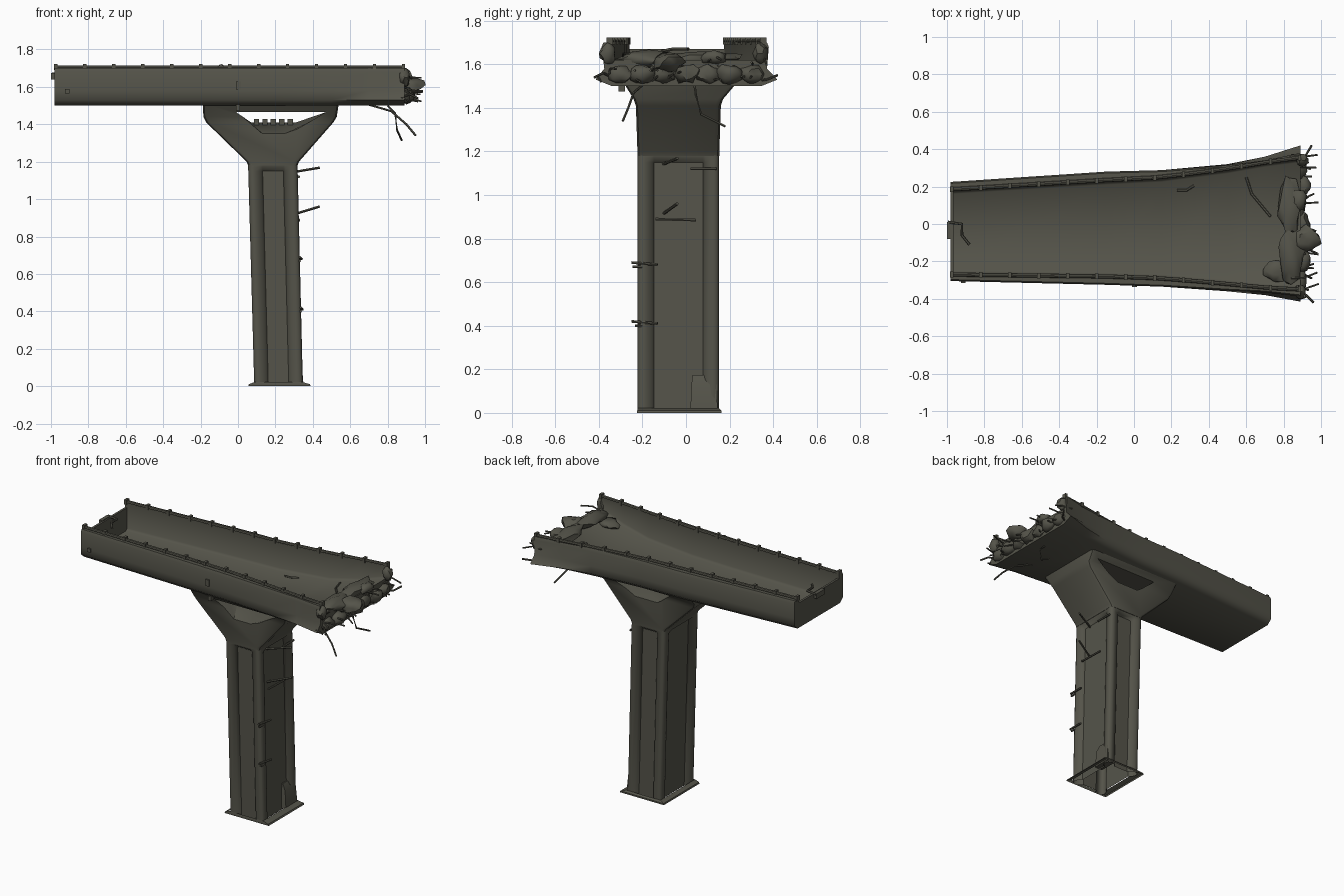
import bpy, bmesh, math, random
from mathutils import Vector, noise

if "Cube" in bpy.data.objects:
    bpy.data.objects.remove(bpy.data.objects["Cube"])
random.seed(4)

stone = bpy.data.materials.new("olive_grey_stone")
stone.use_nodes = True
COLOUR = (0.09, 0.088, 0.068, 1)
stone.diffuse_color = COLOUR
stone.node_tree.nodes["Principled BSDF"].inputs["Base Color"].default_value = COLOUR


def shade(ob, angle):
    bpy.ops.object.select_all(action='DESELECT')
    ob.select_set(True)
    bpy.context.view_layer.objects.active = ob
    bpy.ops.object.shade_smooth_by_angle(angle=math.radians(angle))


def finish(bm, name, smooth=None):
    bmesh.ops.recalc_face_normals(bm, faces=bm.faces)
    me = bpy.data.meshes.new(name)
    bm.to_mesh(me)
    bm.free()
    ob = bpy.data.objects.new(name, me)
    bpy.context.collection.objects.link(ob)
    me.materials.append(stone)
    if smooth:
        shade(ob, smooth)
    return ob


def add_loft(bm, rings, caps=True):
    rows = [[bm.verts.new(p) for p in ring] for ring in rings]
    n = len(rows[0])
    for a, b in zip(rows, rows[1:]):
        for i in range(n):
            j = (i + 1) % n
            bm.faces.new((a[i], a[j], b[j], b[i]))
    if caps:
        bm.faces.new(rows[0])
        bm.faces.new(rows[-1])


def loft(name, rings, smooth=None, caps=True):
    bm = bmesh.new()
    add_loft(bm, rings, caps)
    return finish(bm, name, smooth)


def boxes(name, items):
    bm = bmesh.new()
    for x0, x1, y0, y1, z0, z1 in items:
        add_loft(bm, [[(x0, y0, z), (x1, y0, z), (x1, y1, z), (x0, y1, z)] for z in (z0, z1)])
    return finish(bm, name)


def tubes(name, paths, radius, sides=6):
    bm = bmesh.new()
    for path in paths:
        pts = [Vector(p) for p in path]
        rings = []
        for i, p in enumerate(pts):
            d = (pts[min(i + 1, len(pts) - 1)] - pts[max(i - 1, 0)]).normalized()
            u = d.orthogonal().normalized()
            if abs(d.z) < 0.9:
                u = d.cross(Vector((0, 0, 1))).normalized()
            v = d.cross(u)
            angles = [2 * math.pi * k / sides for k in range(sides)]
            rings.append([p + radius * (math.cos(t) * u + math.sin(t) * v) for t in angles])
        add_loft(bm, rings)
    return finish(bm, name, 40)


# Channel: one U-shaped section lofted along x, with a low fin flaring at the broken end
# Station: x, front outer, front inner, back inner, back outer, floor height, fin width
STATIONS = [(-0.98, -0.305, -0.26, 0.175, 0.225, 1.515, 0),
            (-0.15, -0.325, -0.27, 0.225, 0.28, 1.515, 0),
            (0.15, -0.335, -0.28, 0.24, 0.288, 1.515, 0),
            (0.5, -0.36, -0.31, 0.285, 0.32, 1.525, 0.005),
            (0.7, -0.38, -0.33, 0.32, 0.36, 1.56, 0.02),
            (0.89, -0.415, -0.34, 0.345, 0.42, 1.62, 0.04)]


def channel_section(x, fo, fi, bi, bo, floor, fin):
    front = [(fo + 0.035 + fin, 1.5), (fo, 1.53), (fo + fin, 1.58), (fo + fin * 0.7, 1.68),
             (fo + 0.008 + fin * 0.7, 1.70), (fi, 1.70), (fi, floor + 0.015), (fi + 0.015, floor)]
    back = [(bi - 0.015, floor), (bi, floor + 0.015), (bi, 1.70), (bo - 0.008 - fin, 1.70),
            (bo - fin, 1.68), (bo - fin * 1.2, 1.58), (bo, 1.53), (bo - 0.035 - fin, 1.5)]
    return [(x, y, z) for y, z in front + back]


loft("water_channel", [channel_section(*s) for s in STATIONS], 60)
boxes("channel_end_wall", [(-0.98, -0.965, -0.265, 0.185, 1.51, 1.67)])


# Rails and their clamps on both walls
def rail_y(x, side):
    for a, b in zip(STATIONS, STATIONS[1:]):
        if x <= b[0]:
            break
    t = (x - a[0]) / (b[0] - a[0])
    k = 2 if side < 0 else 3
    return a[k] + t * (b[k] - a[k]) + side * 0.01


for side, label in ((-1, "front"), (1, "back")):
    xs = [-0.975 + 0.155 * i for i in range(13)]
    path = [(x, rail_y(x, side), 1.704) for x in xs]
    tubes(label + "_rail", [path], 0.011, 8)
    boxes(label + "_rail_clamps", [(x - 0.009, x + 0.009, y - 0.015, y + 0.015, 1.69, 1.723)
                                   for x, y, z in path])

# Fittings on the outer wall and the closed end
boxes("wall_fittings", [(-0.012, 0.015, -0.338, -0.32, 1.585, 1.63),
                        (-0.01, 0.012, -0.31, -0.28, 1.475, 1.505),
                        (-0.925, -0.9, -0.315, -0.3, 1.565, 1.59),
                        (-1.0, -0.975, -0.08, 0.01, 1.64, 1.675)])
tubes("end_bracket", [[(-0.995, 0.01, 1.67), (-0.92, 0.0, 1.67), (-0.92, -0.06, 1.67),
                       (-0.88, -0.11, 1.66)]], 0.008)
tubes("wall_ring", [[(-0.09 + 0.014 * math.cos(t / 2), -0.29, 1.705 + 0.014 * math.sin(t / 2))
                     for t in range(13)]], 0.003)


# Pillar: open-ended shaft with rounded corners and a shallow hollow on every face
def pillar_section(z, cx, a, b, depth):
    pts = []
    for half_u, half_v, turn, width in ((a, b, 0, 0.42), (b, a, 1, 0.6),
                                        (a, b, 2, 0.42), (b, a, 3, 0.6)):
        r = half_u * width
        edge = half_u - 0.02
        side = [(edge + 0.012, 0.007), (edge, 0), (edge - 0.015, 0.001),
                (r + 0.012, depth * 0.4), (r, depth)]
        for u, v in [(-u, v) for u, v in side] + side[::-1]:
            x, y = u, -half_v + v
            for _ in range(turn):
                x, y = -y, x
            pts.append((cx + x, y - 0.035, z))
    return pts


loft("pillar", [pillar_section(0, 0.217, 0.13, 0.187, 0.03),
                pillar_section(1.15, 0.187, 0.132, 0.187, 0.03),
                pillar_section(1.17, 0.186, 0.132, 0.187, 0.002),
                pillar_section(1.19, 0.185, 0.132, 0.187, 0.002)], 50, caps=False)
loft("pillar_foot", [[(x0, y0, z), (x1, y0, z), (x1, y1, z), (x0, y1, z)]
                     for z, x0, x1, y0, y1 in ((0, 0.055, 0.39, -0.224, 0.162),
                                               (0.01, 0.058, 0.385, -0.224, 0.162),
                                               (0.022, 0.087, 0.346, -0.222, 0.152))], caps=False)
loft("foot_niche", [[(0.29, y0, z), (x, y0, z), (x, y1, z), (0.29, y1, z)]
                    for x, y0, y1, z in ((0.35, 0.02, 0.145, 0.01), (0.34, 0.025, 0.14, 0.13),
                                         (0.32, 0.03, 0.135, 0.175))], 60)


# Capital: flared head with a saddle-shaped opening cut through it
def rounded_ring(z, x0, x1, y0, y1, c=0.025):
    k = c * 0.3
    corners = [(x0, y0, 1, 1), (x1, y0, -1, 1), (x1, y1, -1, -1), (x0, y1, 1, -1)]
    ring = []
    for x, y, sx, sy in corners:
        arc = [(x, y + sy * c, z), (x + sx * k, y + sy * k, z), (x + sx * c, y, z)]
        ring += arc if sx == sy else arc[::-1]
    return ring


head = loft("pillar_head", [rounded_ring(*s) for s in ((1.18, 0.054, 0.318, -0.223, 0.153),
                                                       (1.20, 0.046, 0.326, -0.223, 0.153),
                                                       (1.41, -0.17, 0.51, -0.23, 0.16),
                                                       (1.44, -0.185, 0.528, -0.24, 0.17),
                                                       (1.505, -0.188, 0.538, -0.28, 0.225))])
cutter = loft("opening_cutter", [[(-0.01, y, 1.465), (0.19 - w, y, z), (0.19 + w, y, z), (0.47, y, 1.465)]
                                 for y, w, z in ((-0.32, 0.02, 1.31), (-0.1, 0.12, 1.41),
                                                 (0.03, 0.12, 1.41), (0.25, 0.06, 1.35))])
cut = head.modifiers.new("opening", 'BOOLEAN')
cut.operation = 'DIFFERENCE'
cut.object = cutter
bpy.context.view_layer.objects.active = head
bpy.ops.object.modifier_apply(modifier=cut.name)
bpy.data.objects.remove(cutter)
shade(head, 35)
boxes("opening_teeth", [(x, x + 0.028, -0.13, 0.06, 1.39, 1.428)
                        for x in (0.085 + 0.045 * i for i in range(5))])

# Broken end: a cracked lip, rubble lumps, loose rods and hanging cables
bm = bmesh.new()
lumps = [(0.88 + 0.02 * (i % 2), -0.3 + 0.1 * i, 1.555, 0.045, 0.06, 0.045) for i in range(7)]
lumps += [(0.84, -0.17, 1.625, 0.07, 0.15, 0.035), (0.83, 0.1, 1.625, 0.06, 0.16, 0.035),
          (0.92, -0.08, 1.61, 0.07, 0.07, 0.045), (0.88, 0.13, 1.63, 0.045, 0.06, 0.035),
          (0.77, -0.25, 1.585, 0.07, 0.06, 0.03),
          (0.9, 0.34, 1.65, 0.03, 0.035, 0.045), (0.89, -0.36, 1.65, 0.03, 0.04, 0.045)]
for x, y, z, sx, sy, sz in lumps:
    made = bmesh.ops.create_icosphere(bm, subdivisions=2, radius=1)
    for v in made["verts"]:
        p = v.co * (1 + 0.4 * noise.noise(v.co * 1.5 + Vector((x, y, z)) * 9))
        v.co = (x + p.x * sx, y + p.y * sy, z + p.z * sz)
finish(bm, "broken_end_rubble", 50)

rods = []
for i in range(26):
    y = -0.38 + 0.03 * i
    z = random.uniform(1.51, 1.64)
    tip = Vector((random.uniform(0.91, 0.995), y + random.uniform(-0.05, 0.05),
                  z + random.uniform(-0.03, 0.03)))
    start = Vector((0.84, y, z))
    mid = (start + tip) / 2 + Vector((0, random.uniform(-0.02, 0.02), 0.012))
    rods.append([start, mid, tip])
tubes("broken_end_rods", rods, 0.005)
tubes("hanging_cables", [[(0.7, -0.2, 1.505), (0.82, -0.24, 1.47), (0.9, -0.265, 1.4), (0.95, -0.29, 1.34)],
                         [(0.8, 0.04, 1.5), (0.84, 0.045, 1.46), (0.85, 0.07, 1.37), (0.875, 0.18, 1.315)],
                         [(0.8, 0.3, 1.52), (0.92, 0.37, 1.53), (0.95, 0.42, 1.55)],
                         [(0.8, -0.3, 1.52), (0.92, -0.38, 1.56), (0.96, -0.42, 1.54)]], 0.006)
tubes("floor_cracks", [[(0.6, 0.25, 1.545), (0.63, 0.16, 1.55), (0.73, 0.04, 1.572)],
                       [(0.23, 0.18, 1.52), (0.28, 0.18, 1.52), (0.32, 0.205, 1.52)]], 0.007)

# Rods standing out of the pillar side
tubes("pillar_rods", [[(0.27, -0.11, 1.14), (0.435, -0.04, 1.168)],
                      [(0.27, -0.11, 0.91), (0.435, -0.04, 0.96)],
                      [(0.325, 0.02, 1.12), (0.325, 0.14, 1.12)],
                      [(0.325, -0.14, 0.89), (0.325, 0.045, 0.885)],
                      [(0.33, -0.25, 0.69), (0.34, -0.13, 0.68)],
                      [(0.335, -0.25, 0.42), (0.345, -0.13, 0.41)],
                      [(0.33, -0.245, 0.67), (0.33, -0.2, 0.67)],
                      [(0.335, -0.235, 0.4), (0.335, -0.2, 0.4)]], 0.007)
